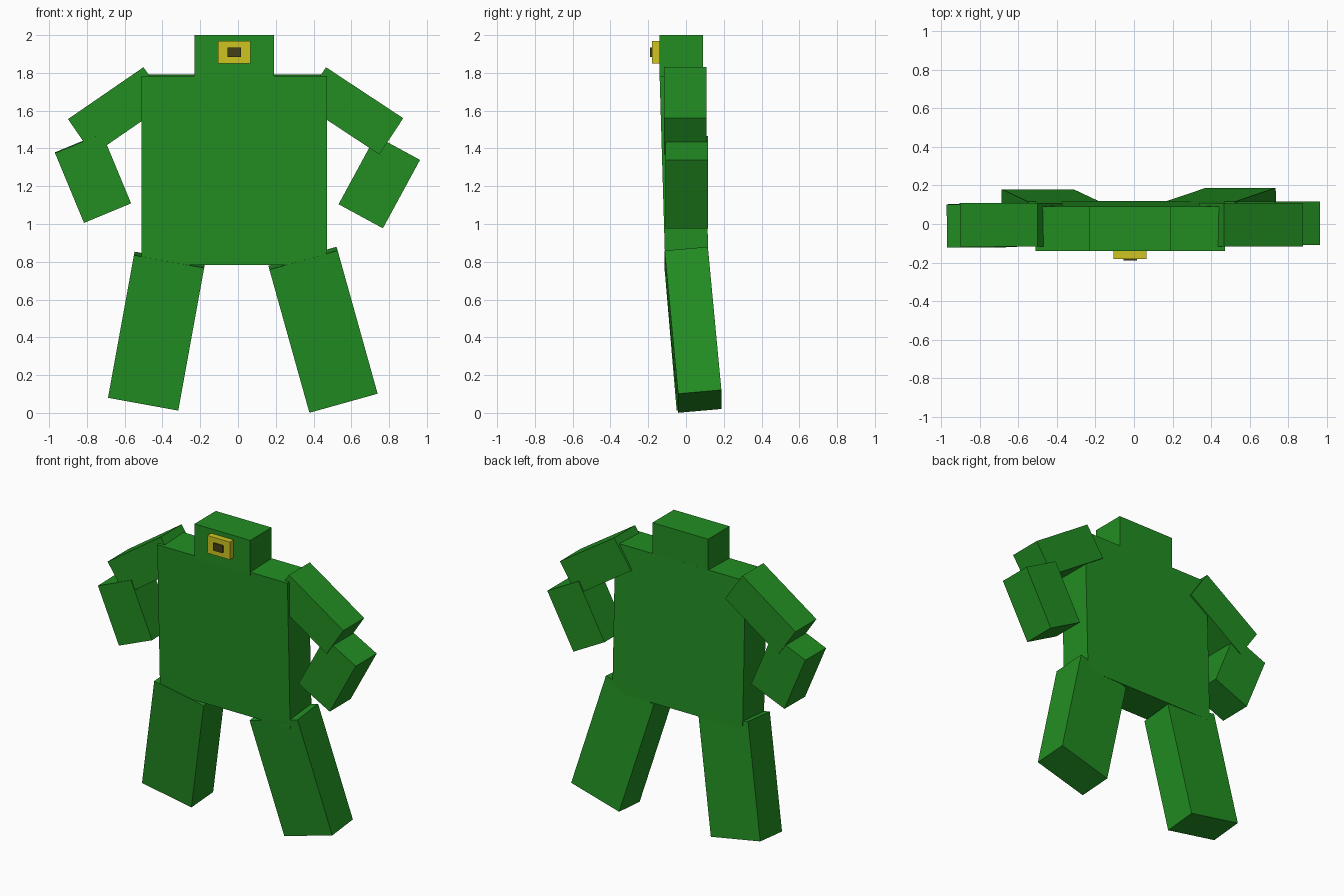
import bpy
from math import radians

if "Cube" in bpy.data.objects:
    bpy.data.objects.remove(bpy.data.objects["Cube"])


def material(name, rgb):
    m = bpy.data.materials.new(name)
    m.diffuse_color = (*rgb, 1)
    m.use_nodes = True
    m.node_tree.nodes["Principled BSDF"].inputs["Base Color"].default_value = m.diffuse_color
    return m


GREEN = material("green", (0.016, 0.27, 0.016))
YELLOW = material("yellow", (0.62, 0.56, 0.015))
DARK = material("dark", (0.06, 0.05, 0.008))


def box(name, centre, size, pitch=0, roll=0, mat=GREEN):
    """Box tilted by pitch about x, then by roll about y (degrees)."""
    bpy.ops.mesh.primitive_cube_add(size=1, location=centre)
    ob = bpy.context.object
    ob.name = name
    ob.scale = size
    ob.rotation_euler = (radians(pitch), radians(roll), 0)
    ob.data.materials.append(mat)
    return ob


# Body
box("torso", (-0.02, -0.01, 1.287), (0.98, 0.23, 1.0), pitch=1.7)
box("head", (-0.02, -0.025, 1.88), (0.42, 0.23, 0.24))

# Single eye on the front of the head
box("eye", (-0.02, -0.157, 1.91), (0.17, 0.046, 0.12), mat=YELLOW)
box("pupil", (-0.02, -0.182, 1.91), (0.07, 0.016, 0.05), mat=DARK)

# Limbs: each side is posed a little differently
box("left_upper_arm", (-0.635, -0.005, 1.598), (0.485, 0.225, 0.23), roll=-34.5)
box("right_upper_arm", (0.607, -0.005, 1.599), (0.49, 0.225, 0.23), roll=33.4)
box("left_forearm", (-0.768, -0.007, 1.244), (0.27, 0.225, 0.40), pitch=1, roll=-22.5)
box("right_forearm", (0.748, 0.003, 1.222), (0.267, 0.225, 0.412), roll=28.5)
box("left_leg", (-0.432, 0.033, 0.433), (0.378, 0.23, 0.77), pitch=4.8, roll=10.3)
box("right_leg", (0.45, 0.037, 0.44), (0.375, 0.23, 0.79), pitch=5.2, roll=-15.6)
